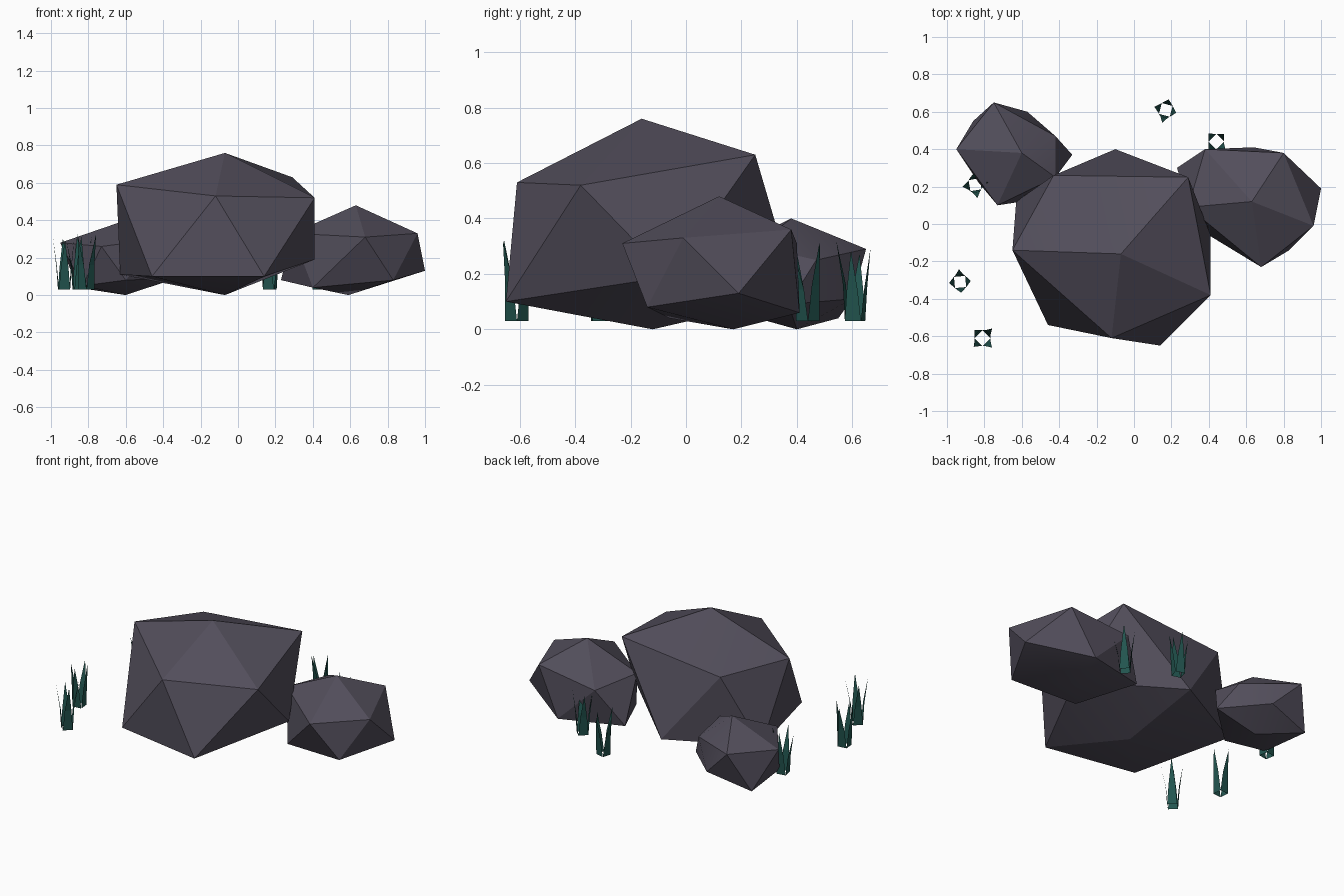
import bpy, bmesh, math, random
from mathutils import Vector

random.seed(4)
cube = bpy.data.objects.get("Cube")
if cube:
    bpy.data.objects.remove(cube, do_unlink=True)


def make_material(name, color):
    mat = bpy.data.materials.new(name)
    mat.use_nodes = True
    mat.diffuse_color = color
    mat.node_tree.nodes["Principled BSDF"].inputs["Base Color"].default_value = color
    return mat


def add_object(name, bm, mat):
    mesh = bpy.data.meshes.new(name)
    bm.to_mesh(mesh)
    bm.free()
    mesh.materials.append(mat)
    obj = bpy.data.objects.new(name, mesh)
    bpy.context.collection.objects.link(obj)
    return obj


def make_boulder(name, top, upper_ring, lower_ring, bottom, mat):
    """Faceted stone: two rings of five corners between two end points."""
    bm = bmesh.new()
    for corner in [top, *upper_ring, *lower_ring, bottom]:
        bm.verts.new(corner)
    bmesh.ops.convex_hull(bm, input=bm.verts[:])
    bmesh.ops.recalc_face_normals(bm, faces=bm.faces[:])
    obj = add_object(name, bm, mat)
    bpy.ops.object.select_all(action="DESELECT")
    obj.select_set(True)
    bpy.context.view_layer.objects.active = obj
    bpy.ops.object.shade_smooth_by_angle(angle=math.radians(25))
    return obj


def make_grass_tuft(name, x, y, turn, mat):
    """Four pointed blades rising from a small square base and leaning outward."""
    bm = bmesh.new()
    for side in range(4):
        angle = math.radians(turn + side * 90)
        out = Vector((math.cos(angle), math.sin(angle), 0))
        across = Vector((-out.y, out.x, 0))
        height = random.uniform(0.24, 0.3)
        lean = random.uniform(0.055, 0.075)
        base = Vector((x, y, 0.03))

        def point(radius, width, z):
            return bm.verts.new(base + out * radius + across * width + Vector((0, 0, z)))

        foot_a, foot_b = point(0.03, -0.03, 0), point(0.03, 0.03, 0)
        mid_a, mid_b = point(0.04, -0.02, height * 0.45), point(0.04, 0.02, height * 0.45)
        tip = point(lean, 0, height)
        bm.faces.new((foot_a, foot_b, mid_b, mid_a))
        bm.faces.new((mid_a, mid_b, tip))
    bmesh.ops.remove_doubles(bm, verts=bm.verts[:], dist=0.001)
    return add_object(name, bm, mat)


stone = make_material("dark_purple_stone", (0.085, 0.076, 0.105, 1))
grass = make_material("deep_teal_grass", (0.016, 0.09, 0.078, 1))

# Large middle boulder
make_boulder(
    "large_boulder",
    (-0.07, -0.16, 0.76),
    [(-0.65, -0.14, 0.59), (-0.12, -0.61, 0.53), (0.41, -0.38, 0.52),
     (0.29, 0.25, 0.63), (-0.43, 0.26, 0.56)],
    [(-0.46, -0.54, 0.1), (0.14, -0.65, 0.1), (0.41, -0.06, 0.19),
     (-0.1, 0.4, 0.12), (-0.63, 0.12, 0.11)],
    (-0.07, -0.12, 0), stone)

# Medium boulder on the model's left
make_boulder(
    "left_boulder",
    (0.63, 0.12, 0.48),
    [(0.68, -0.23, 0.31), (0.96, -0.01, 0.33), (0.8, 0.38, 0.36),
     (0.38, 0.4, 0.31), (0.29, 0.09, 0.33)],
    [(0.83, -0.14, 0.08), (1, 0.19, 0.13), (0.64, 0.41, 0.06),
     (0.23, 0.3, 0.08), (0.4, -0.06, 0.04)],
    (0.59, 0.17, 0), stone)

# Small boulder at the back on the model's right
make_boulder(
    "right_boulder",
    (-0.6, 0.38, 0.4),
    [(-0.75, 0.65, 0.29), (-0.95, 0.4, 0.28), (-0.73, 0.1, 0.26),
     (-0.42, 0.25, 0.3), (-0.42, 0.47, 0.25)],
    [(-0.86, 0.55, 0.04), (-0.83, 0.22, 0.05), (-0.6, 0.12, 0.08),
     (-0.33, 0.37, 0.09), (-0.57, 0.6, 0.11)],
    (-0.6, 0.4, 0), stone)

# Grass tufts around the stones
tufts = {
    "back_tuft": (0.17, 0.61, -15),
    "back_left_tuft": (0.44, 0.44, 45),
    "side_tuft": (-0.85, 0.21, 10),
    "front_side_tuft": (-0.93, -0.31, 5),
    "front_tuft": (-0.81, -0.61, 45),
}
for name, (x, y, turn) in tufts.items():
    make_grass_tuft(name, x, y, turn, grass)
